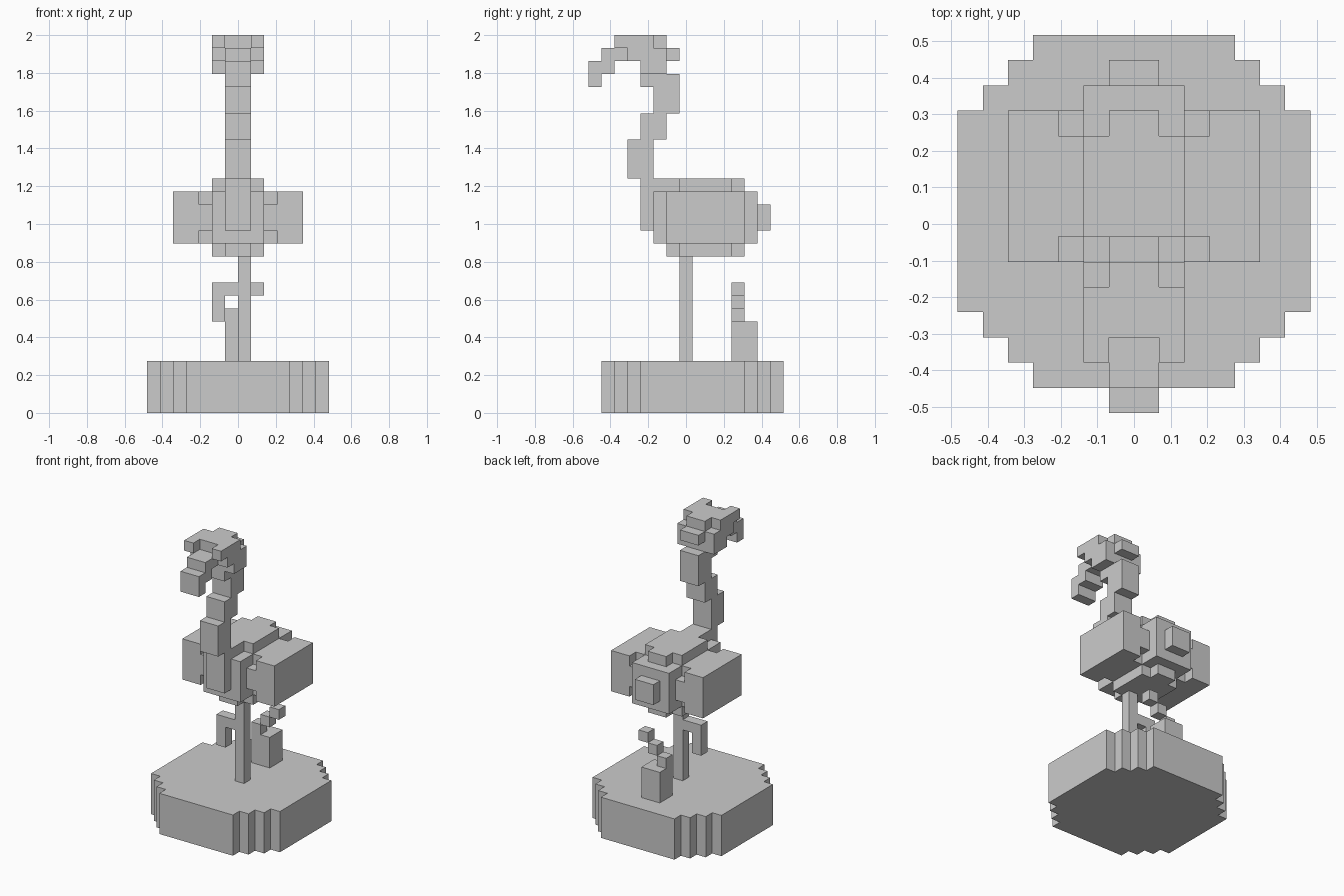
import bpy, bmesh, math
from mathutils import Vector

if "Cube" in bpy.data.objects:
    bpy.data.objects.remove(bpy.data.objects["Cube"])

V = 2 / 29          # edge of one cube cell
Y_OFF = 7.5         # cells counted from the front edge


def box(xs, ys, zs):
    """Cells filled by three (start, stop) spans."""
    return {(x, y, z) for x in range(*xs) for y in range(*ys) for z in range(*zs)}


def centred(hx, hy, hz, cy, cz):
    """Box of half sizes about a centre on the middle plane."""
    return box((-hx, hx), (cy - hy, cy + hy), (cz - hz, cz + hz))


def layers(half, top, spans):
    """One-cell layers going down from top, each with its own y span."""
    out = set()
    for i, ys in enumerate(spans):
        out |= box((-half, half), ys, (top - i - 1, top - i))
    return out


parts = {}

# round plinth: each slab is narrower and deeper than the last
parts["base"] = set().union(*[centred(7 - i, 4 + i, 2, 8, 2) for i in range(4)])

# straight leg and bent leg
leg_y = (7, 8)
parts["standing_leg"] = box((0, 1), leg_y, (4, 12))
parts["raised_leg"] = box((-2, 0), leg_y, (9, 10)) | box((-2, -1), leg_y, (7, 9))

# stump with a diagonal stem
parts["plant"] = box((-1, 1), (11, 13), (4, 7))
for i in range(3):
    parts["plant"].add((i - 1, 11, 7 + i))

# rounded body from crossed blocks, with wings at the sides
body_mid = (9, 15)
half_sizes = ((2, 4, 2), (2, 2, 3), (1, 3, 3), (3, 2, 2), (3, 3, 1))
parts["body"] = set().union(*[centred(*h, *body_mid) for h in half_sizes])
parts["body"] |= layers(1, 18, [(5, 6)])
parts["wings"] = centred(5, 3, 2, *body_mid) - centred(3, 3, 2, *body_mid)
parts["tail"] = box((-1, 1), (13, 14), (14, 16))

# S-shaped neck: stacked segments climbing from the chest
parts["neck"], z = set(), 14
for y, depth, height in ((4, 1, 4), (3, 2, 3), (4, 2, 2), (5, 2, 3)):
    parts["neck"] |= box((-1, 1), (y, y + depth), (z, z + height))
    z += height

# head, side cheeks and hooked beak
core = layers(1, 29, [(2, 6), (2, 7), (2, 6)])
parts["head"] = layers(1, 29, [(3, 6), (3, 7), (4, 6), (4, 5)])
parts["cheeks"] = layers(2, 29, [(2, 5), (3, 6), (4, 6)]) - core
parts["beak"] = layers(1, 28, [(1, 3), (0, 2), (0, 1)])

filled = set().union(*parts.values())


def build(name, part):
    """Skin the cells, leaving out faces buried against other cells."""
    bm = bmesh.new()
    for c in part:
        for axis in range(3):
            for sign in (-1, 1):
                n = list(c)
                n[axis] += sign
                if tuple(n) in filled:
                    continue
                nrm, u = Vector((0, 0, 0)), Vector((0, 0, 0))
                nrm[axis] = sign * 0.5
                u[(axis + 1) % 3] = 0.5
                w = nrm.cross(u) * 2
                mid = Vector(c) + Vector((0.5, 0.5 - Y_OFF, 0.5)) + nrm
                quad = (mid - u - w, mid + u - w, mid + u + w, mid - u + w)
                bm.faces.new([bm.verts.new(p * V) for p in quad])
    bmesh.ops.remove_doubles(bm, verts=bm.verts, dist=V * 0.01)
    bmesh.ops.dissolve_limit(bm, angle_limit=math.radians(1),
                             verts=bm.verts, edges=bm.edges)
    mesh = bpy.data.meshes.new(name)
    bm.to_mesh(mesh)
    bm.free()
    bpy.context.collection.objects.link(bpy.data.objects.new(name, mesh))


for name, part in parts.items():
    build(name, part)
